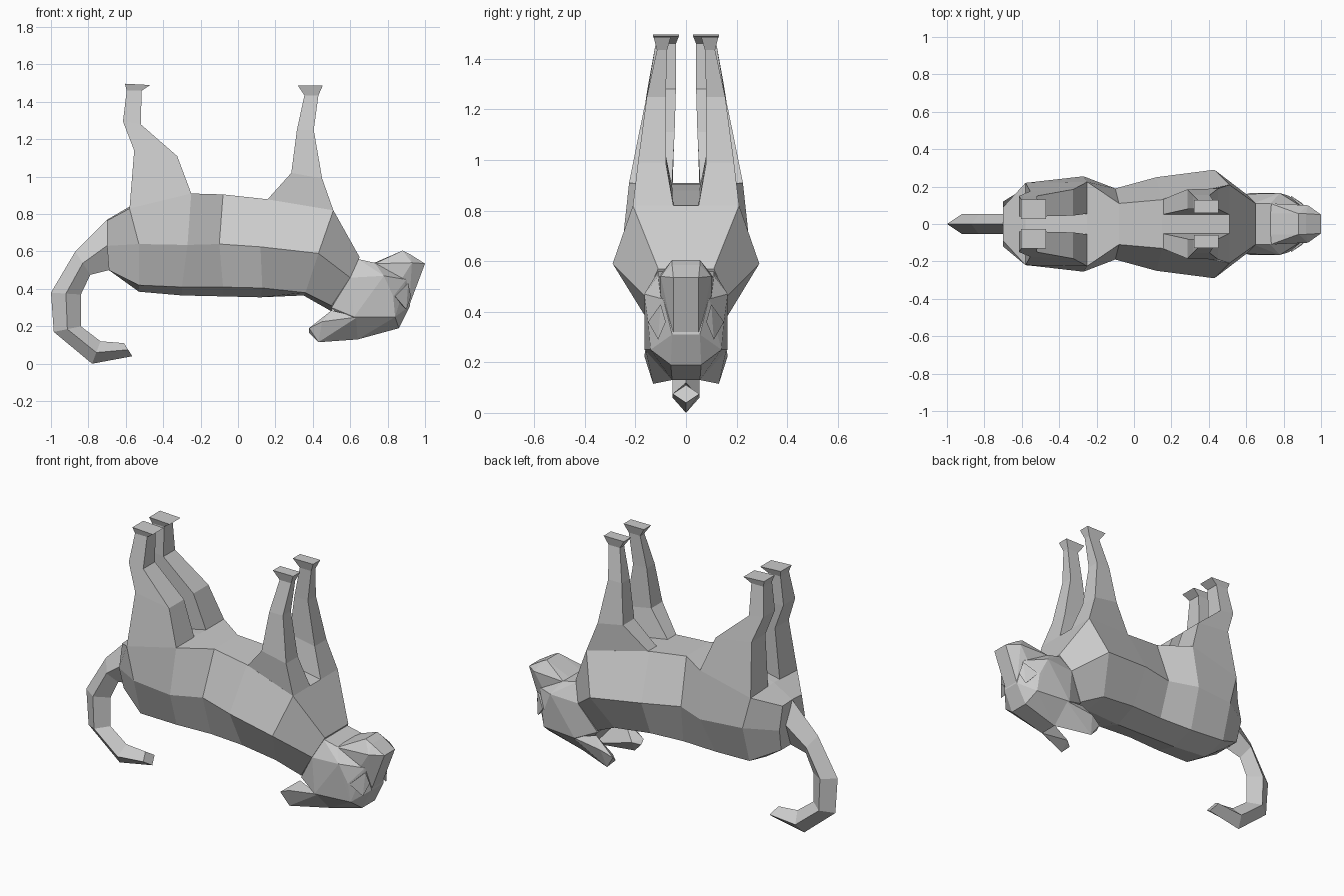
import bpy, bmesh


def finish(name, bm):
    bmesh.ops.remove_doubles(bm, verts=bm.verts, dist=0.0005)
    bmesh.ops.recalc_face_normals(bm, faces=bm.faces)
    mesh = bpy.data.meshes.new(name)
    bm.to_mesh(mesh)
    bm.free()
    ob = bpy.data.objects.new(name, mesh)
    bpy.context.collection.objects.link(ob)
    return ob


def loft(name, rings):
    """Skin closed rings of points and cap both ends."""
    bm = bmesh.new()
    vs = [[bm.verts.new(p) for p in r] for r in rings]
    n = len(vs[0])
    for a, b in zip(vs, vs[1:]):
        for i in range(n):
            j = (i + 1) % n
            bm.faces.new((a[i], a[j], b[j], b[i]))
    bm.faces.new(vs[0])
    bm.faces.new(vs[-1][::-1])
    return finish(name, bm)


def mirrored(half):
    """Half ring, centre to centre, completed across y = 0."""
    return half + [(x, -y, z) for x, y, z in reversed(half[1:-1])]


def hull(name, pts):
    bm = bmesh.new()
    for p in pts:
        bm.verts.new(p)
    res = bmesh.ops.convex_hull(bm, input=bm.verts)
    junk = {g for g in res["geom_interior"] + res["geom_unused"]
            if isinstance(g, bmesh.types.BMVert)}
    bmesh.ops.delete(bm, geom=list(junk), context='VERTS')
    return finish(name, bm)


def both(pts):
    return pts + [(x, -y, z) for x, y, z in pts if y]


# Torso, rump to neck, animal lying legs up: belly, belly edge, flank, back edge, spine
body = [
    [(-.70, 0, .77), (-.70, .09, .765), (-.70, .12, .63), (-.69, .09, .50), (-.69, 0, .50)],
    [(-.58, 0, .84), (-.58, .22, .83), (-.53, .225, .64), (-.53, .16, .42), (-.53, 0, .385)],
    [(-.25, 0, .91), (-.25, .225, .91), (-.27, .255, .635), (-.30, .15, .41), (-.30, 0, .365)],
    [(-.08, 0, .905), (-.08, .11, .905), (-.10, .19, .64), (-.08, .14, .41), (-.08, 0, .36)],
    [(.15, 0, .88), (.15, .13, .88), (.12, .25, .625), (.13, .15, .405), (.12, 0, .355)],
    [(.51, 0, .82), (.51, .21, .82), (.43, .29, .59), (.36, .16, .38), (.35, 0, .365)],
    [(.65, 0, .57), (.65, .11, .57), (.60, .16, .46), (.50, .12, .31), (.50, 0, .28)],
]
loft("torso", [mirrored(r) for r in body])

# Tail: diamond section between an outer and an inner curve
outer = [(-.70, .77), (-.87, .60), (-1, .38), (-.985, .17), (-.78, 0), (-.565, .04)]
inner = [(-.69, .50), (-.79, .475), (-.84, .37), (-.84, .20), (-.735, .12), (-.61, .11)]
loft("tail", [mirrored([(a, 0, b), ((a + c) / 2, .053, (b + d) / 2), (c, 0, d)])
              for (a, b), (c, d) in zip(outer, inner)])

# Legs: ring = rear (x, z, outer y), front (x, z, outer y), inner y
front = [
    ((.15, .87, .13), (.51, .82, .21), .05),
    ((.285, 1.02, .185), (.45, .99, .19), .08),
    ((.315, 1.25, .155), (.405, 1.25, .155), .08),
    ((.355, 1.435, .115), (.43, 1.435, .115), .075),
    ((.32, 1.487, .128), (.453, 1.487, .128), .06),
]
rear = [
    ((-.58, .83, .22), (-.25, .91, .225), .055),
    ((-.555, 1.14, .175), (-.325, 1.11, .185), .045),
    ((-.615, 1.295, .15), (-.52, 1.28, .15), .04),
    ((-.595, 1.46, .12), (-.515, 1.46, .12), .04),
    ((-.605, 1.497, .13), (-.47, 1.49, .13), .028),
]
for part, rings in (("front_leg", front), ("rear_leg", rear)):
    for side, s in (("left", 1), ("right", -1)):
        loft(f"{part}_{side}", [
            [(a[0], s * yi, a[1]), (a[0], s * a[2], a[1]),
             (b[0], s * b[2], b[1]), (b[0], s * yi, b[1])] for a, b, yi in rings])

# Head and muzzle
hull("head", both([
    (.64, .11, .56), (.73, .11, .54), (.60, .16, .46), (.78, .165, .47),
    (.50, .12, .30), (.62, .165, .25), (.84, .14, .25), (.86, .06, .19),
    (.64, .055, .13), (.83, .15, .36), (.92, .055, .31), (.90, .09, .45)]))
hull("muzzle", both([
    (.73, .11, .535), (.73, .055, .54), (.88, .055, .605), (.92, .055, .585),
    (1.0, .05, .535), (.93, .10, .54), (.935, .05, .46), (.88, .10, .46),
    (.915, .05, .31)]))

# Ears and eyes
for side, s in (("left", 1), ("right", -1)):
    hull(f"ear_{side}", [(x, s * y, z) for x, y, z in [
        (.38, .12, .165), (.38, .145, .19), (.43, .13, .115), (.45, .165, .225),
        (.64, .055, .13), (.64, .16, .25), (.50, .13, .285), (.42, .09, .18)]])
    hull(f"eye_{side}", [(x, s * y, z) for x, y, z in [
        (.84, .15, .36), (.91, .10, .43), (.925, .08, .36), (.90, .11, .29),
        (.83, .09, .36)]])
